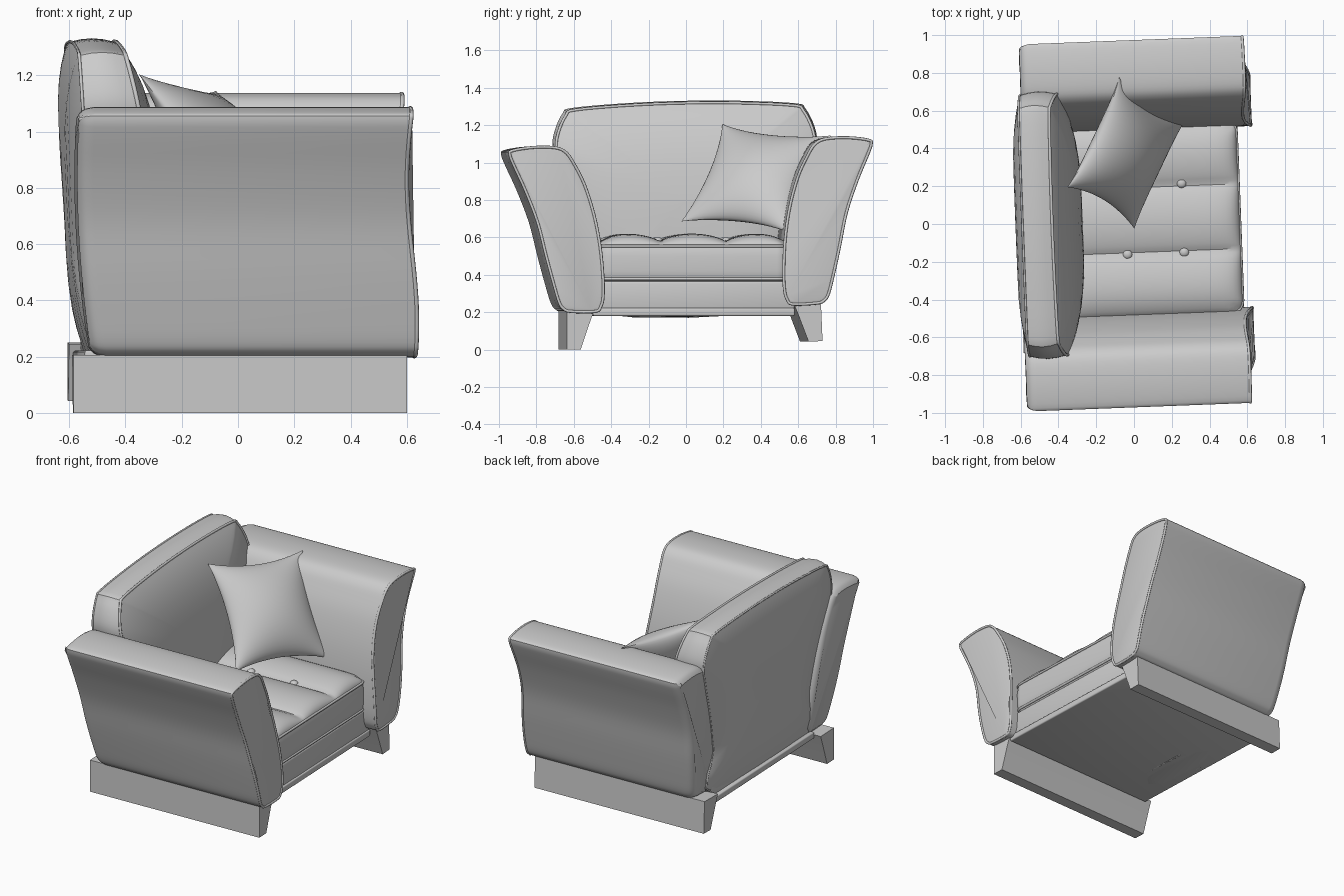
import bpy, bmesh, math
from mathutils import Matrix, Vector

if "Cube" in bpy.data.objects:
    bpy.data.objects.remove(bpy.data.objects["Cube"])

YAW = Matrix.Rotation(math.radians(2.2), 4, 'Z')   # whole chair is turned slightly


def finish(name, bm, mat):
    bmesh.ops.recalc_face_normals(bm, faces=bm.faces)
    me = bpy.data.meshes.new(name)
    bm.to_mesh(me)
    bm.free()
    ob = bpy.data.objects.new(name, me)
    bpy.context.collection.objects.link(ob)
    ob.matrix_world = mat
    return ob


def loft(name, rings, mat):
    """Skin closed rings and cap both ends."""
    bm = bmesh.new()
    rows = [[bm.verts.new(p) for p in r] for r in rings]
    n = len(rows[0])
    for a, b in zip(rows, rows[1:]):
        for i in range(n):
            bm.faces.new((a[i], a[(i + 1) % n], b[(i + 1) % n], b[i]))
    bm.faces.new(rows[0])
    bm.faces.new(rows[-1])
    return finish(name, bm, mat)


def box(name, lo, hi, bevel, mat):
    bm = bmesh.new()
    bmesh.ops.create_cube(bm, size=1)
    for v in bm.verts:
        v.co = [l + (c + 0.5) * (h - l) for c, l, h in zip(v.co, lo, hi)]
    bmesh.ops.bevel(bm, geom=bm.edges[:], offset=bevel, segments=3, affect='EDGES', profile=0.5)
    return finish(name, bm, mat)


def pipe(name, pts, mat, r=0.008):
    cu = bpy.data.curves.new(name, 'CURVE')
    cu.dimensions = '3D'
    cu.bevel_depth = r
    cu.bevel_resolution = 2
    sp = cu.splines.new('POLY')
    sp.points.add(len(pts) - 1)
    for p, q in zip(sp.points, pts):
        p.co = (*q, 1)
    sp.use_cyclic_u = True
    ob = bpy.data.objects.new(name, cu)
    bpy.context.collection.objects.link(ob)
    ob.matrix_world = mat


def smooth(pts, k=4):
    """Closed Catmull-Rom curve through 2D points."""
    P = [Vector(p) for p in pts]
    n, out = len(P), []
    for i in range(n):
        a, b, c, d = P[i - 1], P[i], P[(i + 1) % n], P[(i + 2) % n]
        for j in range(k):
            t = j / k
            out.append(0.5 * (2 * b + (c - a) * t + (2 * a - 5 * b + 4 * c - d) * t * t
                              + (3 * b - a - 3 * c + d) * t ** 3))
    return out


def inset(pts, d):
    """Move a counter-clockwise outline inwards."""
    out = []
    for i, p in enumerate(pts):
        t = (pts[(i + 1) % len(pts)] - pts[i - 1]).normalized()
        out.append(p + Vector((-t.y, t.x)) * d)
    return out


# Arms and skid legs: profile in y (outwards) and z
ARM = smooth([(0.505, 0.2), (0.64, 0.2), (0.68, 0.215), (0.705, 0.25), (0.735, 0.35), (0.775, 0.5),
              (0.82, 0.68), (0.885, 0.85), (0.945, 0.98), (0.968, 1.04), (0.955, 1.066),
              (0.84, 1.085), (0.72, 1.083), (0.66, 1.055), (0.615, 0.99), (0.56, 0.88), (0.51, 0.72),
              (0.478, 0.55), (0.463, 0.38), (0.463, 0.28), (0.475, 0.23)])
LEG = [(0.585, 0), (0.66, 0), (0.66, 0.205), (0.515, 0.205), (0.54, 0.135), (0.565, 0.06)]


def arm_rear(z):
    return -0.605 + 0.12 * (z - 0.9) ** 2


def arm_front(z):
    return 0.588 + 0.021 * math.cos((z - 0.3) / 0.55 * math.pi)


right = YAW @ Matrix.Translation((0.03, 0.048, 0.018)) @ Matrix.Rotation(math.radians(2.4), 4, 'X')
for side, s, mat in (("left", -1, YAW), ("right", 1, right)):
    rings = []
    for dx, d in ((0, 0.035), (0.012, 0.015), (0.03, 0.005), (0.055, 0)):
        rings.append([(arm_rear(p.y) + dx, s * p.x, p.y) for p in inset(ARM, d)])
    for dx, d in ((-0.03, 0), (-0.004, 0), (0, 0.006), (0.004, 0.02)):
        rings.append([(arm_front(p.y) + dx, s * p.x, p.y) for p in inset(ARM, d)])
    loft(side + "_arm", rings, mat)
    pipe(side + "_arm_piping", [(arm_front(p.y), s * p.x, p.y) for p in inset(ARM, 0.004)], mat)
    loft(side + "_leg", [[(x, s * y, z) for y, z in LEG] for x in (-0.61, 0.575)], mat)

# Base rail under the seat
box("base_plinth", (-0.565, -0.52, 0.18), (0.566, 0.56, 0.222), 0.008, YAW)
box("base_rail", (-0.54, -0.52, 0.215), (0.558, 0.56, 0.365), 0.012, YAW)

# Seat cushion: rounded border with a channelled top
X0, X1, YC, HY, R = -0.40, 0.56, 0.02, 0.515, 0.07
XC, HX = (X0 + X1) / 2, (X1 - X0) / 2


def rounded(u, v):
    """Map a unit square point to the rounded seat outline."""
    x, y = u * HX, v * HY
    qx, qy = abs(x) - HX + R, abs(y) - HY + R
    if qx > 0 and qy > 0:
        f = max(qx, qy) / math.hypot(qx, qy)
        x = math.copysign(HX - R + qx * f, x)
        y = math.copysign(HY - R + qy * f, y)
    return XC + x, YC + y


def seat_top(u, v):
    puff = abs(math.cos(v * 1.5 * math.pi * 0.97)) ** 0.6
    edge = (1 - abs(u) ** 10) * (1 - abs(v) ** 10)
    return 0.555 + max(edge, 0) ** 0.6 * (0.02 + 0.045 * puff)


N, M = 28, 60
bm = bmesh.new()
grid = []
for i in range(N + 1):
    u = math.sin((2 * i / N - 1) * math.pi / 2)
    row = []
    for j in range(M + 1):
        v = 2 * j / M - 1
        row.append(bm.verts.new((*rounded(u, v), seat_top(u, v))))
    grid.append(row)
for i in range(N):
    for j in range(M):
        bm.faces.new((grid[i][j], grid[i + 1][j], grid[i + 1][j + 1], grid[i][j + 1]))
finish("seat_cushion_top", bm, YAW)

border = []
for cx, cy, a0 in ((1, 1, 0), (-1, 1, 90), (-1, -1, 180), (1, -1, 270)):
    for k in range(9):
        a = math.radians(a0 + k * 90 / 8)
        border.append(Vector((XC + cx * (HX - R) + R * math.cos(a), YC + cy * (HY - R) + R * math.sin(a))))
loft("seat_cushion_border", [[(p.x, p.y, z) for p in inset(border, d)] for z, d in
     ((0.36, 0.01), (0.375, 0), (0.42, -0.006), (0.5, -0.006), (0.545, 0), (0.557, 0.006))], YAW)
for nm, z in (("lower", 0.378), ("upper", 0.553)):
    pipe("seat_piping_" + nm, [(p.x, p.y, z) for p in border], YAW)

# Buttons in the two seat channels
for i, (x, y) in enumerate([(-0.04, -0.16), (0.26, -0.16), (-0.04, 0.205), (0.26, 0.205)]):
    bm = bmesh.new()
    bmesh.ops.create_uvsphere(bm, u_segments=16, v_segments=10, radius=0.025)
    finish("seat_button_%d" % (i + 1), bm, YAW @ Matrix.Translation((x, y, 0.583)) @ Matrix.Diagonal((1, 1, 0.7, 1)))

# Backrest: outline in y and z, domed front and rear panels
half = [(0.50, 0.22), (0.53, 0.5), (0.59, 0.75), (0.655, 0.95), (0.69, 1.08), (0.68, 1.17),
        (0.635, 1.265), (0.585, 1.293), (0.3, 1.312)]
BACK = smooth(half + [(0, 1.318)] + [(-y, z) for y, z in reversed(half)])
C = Vector((0, 0.8))


def back_rear(z):
    return -0.53 - 0.055 * (z - 0.22)


def back_front(z):
    return -0.33 - 0.2 * max(0, z - 0.6) ** 2


def back_ring(fn, s, bulge):
    pts = [C + (p - C) * s for p in BACK]
    return [(fn(p.y) + bulge * (1 - s ** 4), p.x, p.y) for p in pts]


back_mat = YAW @ Matrix.Translation((0, 0.035, 0)) @ Matrix.Rotation(math.radians(1.2), 4, 'X')
steps = (0.03, 0.25, 0.45, 0.62, 0.76, 0.87, 0.95, 1)
rings = [back_ring(back_rear, s, -0.055) for s in steps]
for t in (0.25, 0.5, 0.75):
    rings.append(back_ring(lambda z: back_rear(z) * (1 - t) + back_front(z) * t,
                           1 + 0.024 * math.sin(t * math.pi), 0))
rings += [back_ring(back_front, s, 0.06) for s in reversed(steps)]
loft("backrest", rings, back_mat)
pipe("backrest_rear_piping", back_ring(back_rear, 1, 0), back_mat, 0.006)
pipe("backrest_front_piping", back_ring(back_front, 1, 0), back_mat)

# Throw pillow: pinched square leaning on the back and right arm
centre = Vector((-0.038, 0.375, 0.915))
eu = Vector((0.275, 0.58, -0.06)) / 2
ev = Vector((-0.355, 0.22, 0.52)) / 2
en = eu.cross(ev).normalized()
bm = bmesh.new()
K = 24
for sgn in (-1, 1):
    g = []
    for i in range(K + 1):
        u = math.sin((2 * i / K - 1) * math.pi / 2)
        row = []
        for j in range(K + 1):
            v = math.sin((2 * j / K - 1) * math.pi / 2)
            h = 0.125 * max(0, (1 - u * u) * (1 - v * v)) ** 0.6
            p = centre + eu * u * (1 - 0.14 * (1 - v * v)) + ev * v * (1 - 0.14 * (1 - u * u))
            row.append(bm.verts.new(p + en * h * sgn))
        g.append(row)
    for i in range(K):
        for j in range(K):
            bm.faces.new((g[i][j], g[i + 1][j], g[i + 1][j + 1], g[i][j + 1]))
bmesh.ops.remove_doubles(bm, verts=bm.verts, dist=0.0005)
finish("throw_pillow", bm, Matrix.Identity(4))

# Smooth shading with sharp edges kept
for ob in bpy.context.scene.objects:
    ob.select_set(ob.type == 'MESH')
    if ob.type == 'MESH':
        bpy.context.view_layer.objects.active = ob
bpy.ops.object.shade_smooth_by_angle(angle=math.radians(35))
